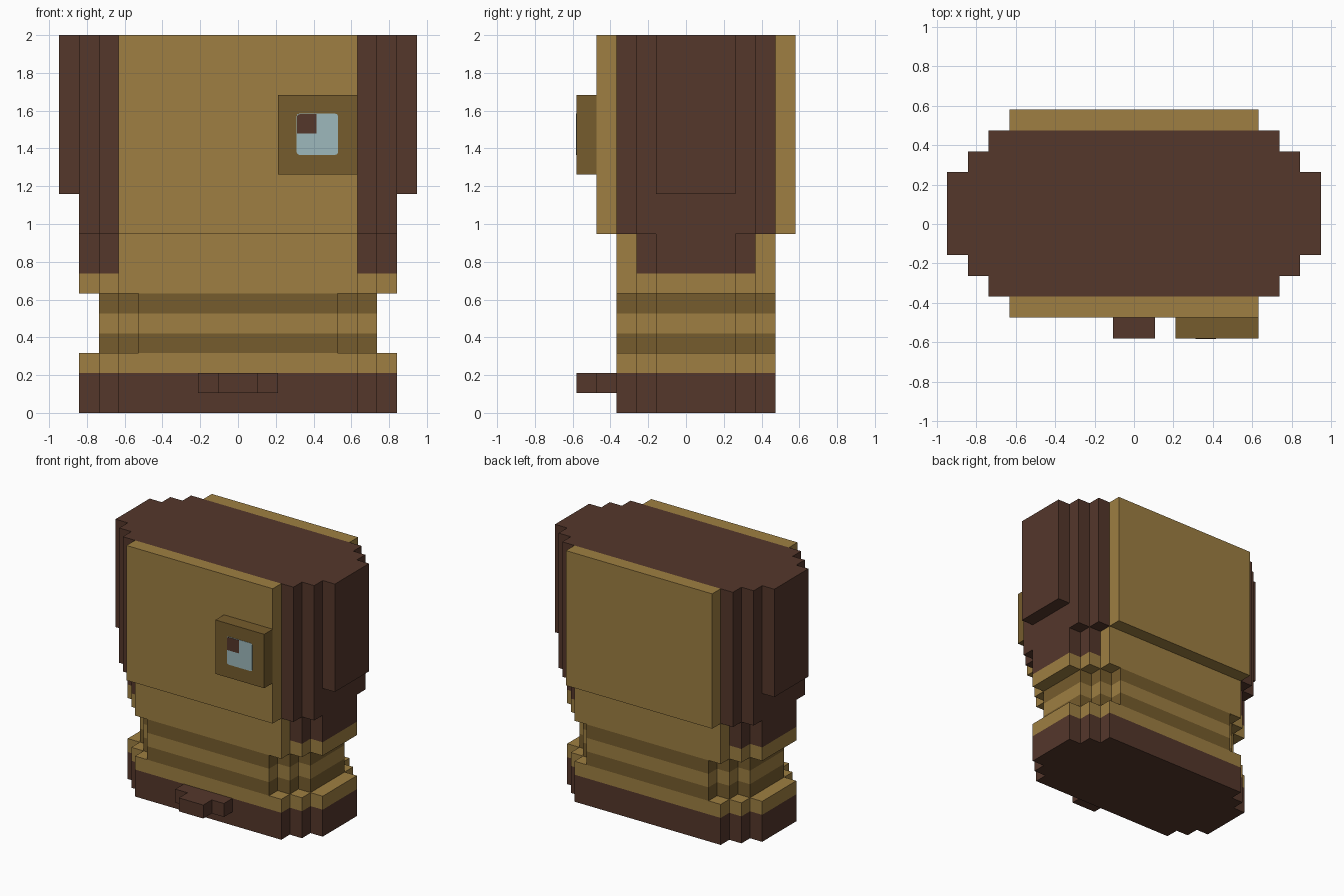
import bpy, bmesh

U = 2 / 19      # one block of the model's grid
MID = 0.5       # body centre along y, in blocks

cube = bpy.data.objects.get("Cube")
if cube:
    bpy.data.objects.remove(cube)


def material(name, rgb):
    m = bpy.data.materials.new(name)
    m.use_nodes = True
    colour = (*rgb, 1)
    m.diffuse_color = colour
    m.node_tree.nodes["Principled BSDF"].inputs["Base Color"].default_value = colour
    return m


TAN = material("tan", (0.342, 0.212, 0.054))
DARK = material("dark tan", (0.181, 0.107, 0.026))
BROWN = material("brown", (0.089, 0.038, 0.024))
BLUE = material("pale blue", (0.337, 0.485, 0.503))


def finish(name, bm, *mats):
    bmesh.ops.recalc_face_normals(bm, faces=bm.faces)
    mesh = bpy.data.meshes.new(name)
    bm.to_mesh(mesh)
    bm.free()
    for m in mats:
        mesh.materials.append(m)
    obj = bpy.data.objects.new(name, mesh)
    bpy.context.collection.objects.link(obj)
    return obj


def prism(name, steps, z0, z1, *mats, side_from=None):
    """Stepped oval slab; steps are (half width, half depth) pairs in blocks."""
    quarter = []
    for i, (w, d) in enumerate(steps):
        quarter.append((w, d))
        if i + 1 < len(steps):
            quarter.append((w, steps[i + 1][1]))
    right = quarter + [(x, -y) for x, y in reversed(quarter)]
    outline = right + [(-x, -y) for x, y in right]
    bm = bmesh.new()
    base = bm.faces.new([bm.verts.new((x * U, (y + MID) * U, z0 * U)) for x, y in outline])
    top = bmesh.ops.extrude_face_region(bm, geom=[base], use_keep_orig=True)["geom"]
    for v in top:
        if isinstance(v, bmesh.types.BMVert):
            v.co.z = z1 * U
    # the second colour goes on the walls beyond a given width
    if side_from is not None:
        for f in bm.faces:
            if abs(f.calc_center_median().x) > side_from * U + 0.01:
                f.material_index = 1
    return finish(name, bm, *mats)


def box(name, x, y, z, mat):
    bm = bmesh.new()
    bmesh.ops.create_cube(bm, size=1)
    for v in bm.verts:
        v.co = [U * (lo if c < 0 else hi) for c, (lo, hi) in zip(v.co, (x, y, z))]
    return finish(name, bm, mat)


def oval(w):
    return [(w, 4), (w + 1, 3), (w + 2, 2)]


# Lower body: base, rim, recessed striped waist, collar
prism("base", oval(6), 0, 2, BROWN)
prism("lower_rim", oval(6), 2, 3, TAN)
for i, mat in enumerate((DARK, TAN, DARK)):
    prism(f"waist_band_{i + 1}", oval(5), 3 + i, 4 + i, mat)
prism("collar", oval(6), 6, 7, TAN)
prism("neck", oval(6), 7, 9, TAN, BROWN, side_from=6)

# Upper body with side flaps and front and back panels
prism("upper_body", [(7, 4), (8, 3)], 9, 19, BROWN)
for side, x in (("left", (8, 9)), ("right", (-9, -8))):
    box(f"{side}_flap", x, (-1.5, 2.5), (11, 19), BROWN)
box("front_panel", (-6, 6), (-4.5, -3.5), (9, 19), TAN)
box("back_panel", (-6, 6), (4.5, 5.5), (9, 19), TAN)

# Stepped catch on the base
box("catch_plate", (-2, 2), (-4.5, -3.5), (1, 2), BROWN)
box("catch_knob", (-1, 1), (-5.5, -4.5), (1, 2), BROWN)

# Eye block with thin rounded plates
box("eye_block", (2, 6), (-5.5, -4.5), (12, 16), DARK)


def plate(name, x, z, y, corners, mat):
    """Thin plate with softened corners, chosen by a rule on x and z signs."""
    obj = box(name, x, (y, -5.5), z, mat)
    bm = bmesh.new()
    bm.from_mesh(obj.data)
    cx, cz = sum(x) * U / 2, sum(z) * U / 2
    edges = []
    for e in bm.edges:
        a, b = (v.co for v in e.verts)
        if abs(a.y - b.y) > 1e-4 and corners(a.x > cx, a.z > cz):
            edges.append(e)
    bmesh.ops.bevel(bm, geom=edges, offset=0.014, segments=3, profile=0.5, affect='EDGES')
    bm.to_mesh(obj.data)
    bm.free()


plate("eye", (2.95, 5.03), (12.98, 15.05), -5.52, lambda right, up: True, BLUE)
plate("pupil", (2.97, 3.95), (14.05, 15.02), -5.54, lambda right, up: up and not right, BROWN)
